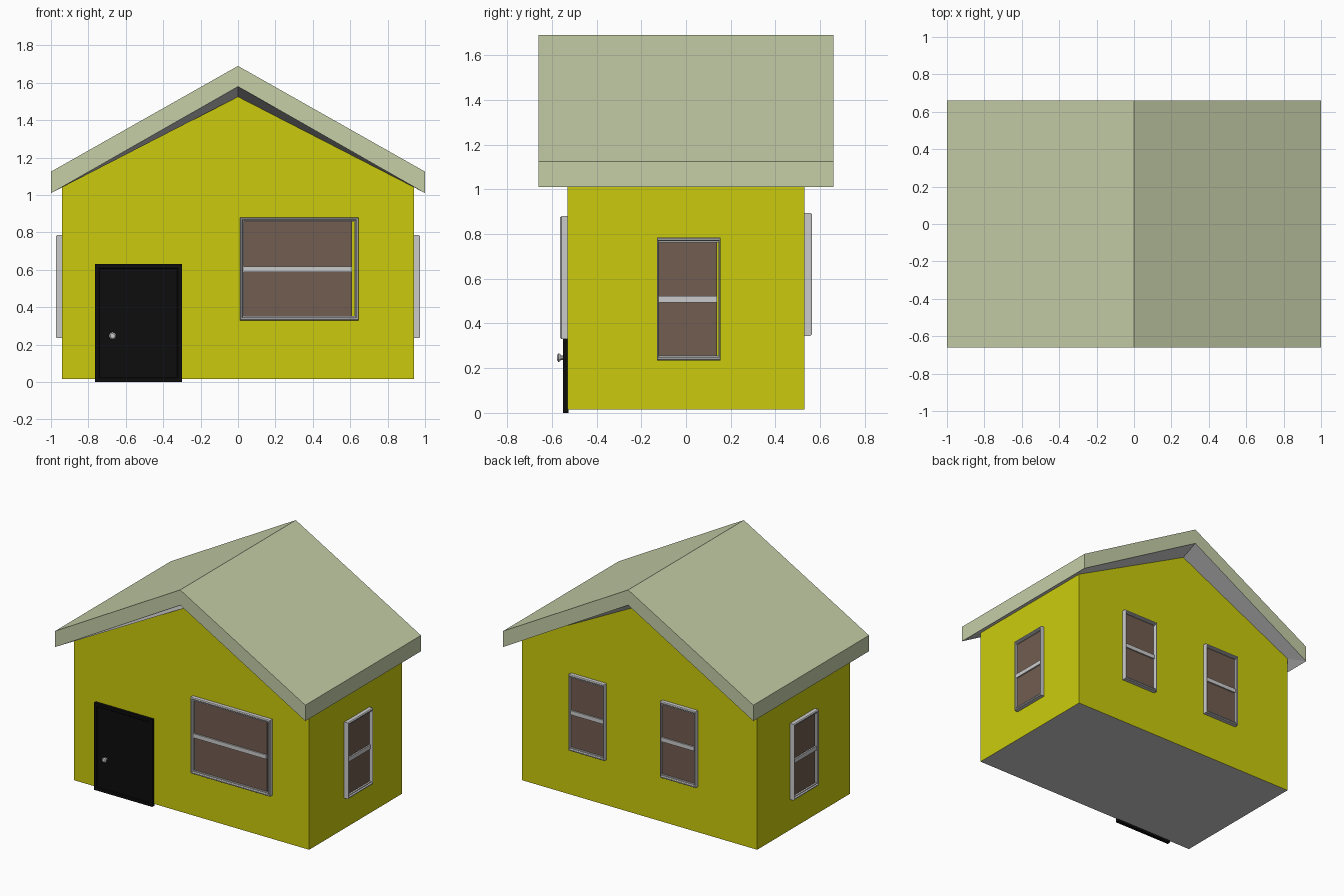
import bpy, bmesh
from math import radians, pi
from mathutils import Matrix

if "Cube" in bpy.data.objects:
    bpy.data.objects.remove(bpy.data.objects["Cube"])


def mat(name, *rgb):
    m = bpy.data.materials.new(name)
    m.diffuse_color = (*rgb, 1)
    m.use_nodes = True
    m.node_tree.nodes["Principled BSDF"].inputs["Base Color"].default_value = m.diffuse_color
    return m


YELLOW = mat("wall_yellow", 0.60, 0.60, 0.004)
GREEN = mat("roof_green", 0.56, 0.62, 0.39)
BLACK = mat("door_black", 0.004, 0.004, 0.004)
BROWN = mat("glass_brown", 0.17, 0.11, 0.08)


def finish(name, bm, *mats, matrix=None):
    bmesh.ops.recalc_face_normals(bm, faces=bm.faces)
    me = bpy.data.meshes.new(name)
    bm.to_mesh(me)
    bm.free()
    for m in mats:
        me.materials.append(m)
    ob = bpy.data.objects.new(name, me)
    bpy.context.collection.objects.link(ob)
    if matrix:
        ob.matrix_world = matrix
    return ob


def add_box(bm, x, y, z):
    m = Matrix.Translation([(a + b) / 2 for a, b in (x, y, z)]) @ \
        Matrix.Diagonal([b - a for a, b in (x, y, z)] + [1])
    return bmesh.ops.create_cube(bm, size=1, matrix=m)["verts"]


def add_profile(bm, pts, y):
    return [bm.verts.new((px, y, pz)) for px, pz in pts]


GABLE = [(-0.94, 1.065), (0, 1.525), (0.94, 1.042)]

# walls: gabled prism, grey floor
bm = bmesh.new()
wall = [(0.94, 0.015), (-0.94, 0.015)] + GABLE
f, b = add_profile(bm, wall, -0.53), add_profile(bm, wall, 0.53)
bm.faces.new(f)
bm.faces.new(b)
for i in range(5):
    j = (i + 1) % 5
    face = bm.faces.new((f[i], f[j], b[j], b[i]))
    face.material_index = 1 if i == 0 else 0
finish("walls", bm, YELLOW, None)

# roof: thick chevron with a soffit that slopes in to the wall tops
bm = bmesh.new()
top = [(-1, 1.125), (0, 1.69), (1, 1.125)]
low = [(-1, 1.01), (0, 1.58), (1, 1.01)]
tf, tb = add_profile(bm, top, -0.66), add_profile(bm, top, 0.66)
lf, lb = add_profile(bm, low, -0.66), add_profile(bm, low, 0.66)
gf, gb = add_profile(bm, GABLE, -0.53), add_profile(bm, GABLE, 0.53)
for i in (0, 1):
    bm.faces.new((tf[i], tf[i + 1], tb[i + 1], tb[i]))
    bm.faces.new((tf[i], tf[i + 1], lf[i + 1], lf[i]))
    bm.faces.new((tb[i], tb[i + 1], lb[i + 1], lb[i]))
    bm.faces.new((lf[i], lf[i + 1], gf[i + 1], gf[i])).material_index = 1
    bm.faces.new((lb[i], lb[i + 1], gb[i + 1], gb[i])).material_index = 1
for i in (0, 2):
    bm.faces.new((tf[i], tb[i], lb[i], lf[i]))
    bm.faces.new((lf[i], lb[i], gb[i], gf[i])).material_index = 1
finish("roof", bm, GREEN, None)

# door: slab with a shallow inset panel
bm = bmesh.new()
add_box(bm, (-0.765, -0.30), (-0.55, -0.525), (0, 0.63))
bm.normal_update()
front = [p for p in bm.faces if p.normal.y < -0.9]
bmesh.ops.inset_region(bm, faces=front, thickness=0.03)
bmesh.ops.inset_region(bm, faces=front, thickness=0.006, depth=-0.004)
finish("door", bm, BLACK)

# door knob: stem and cap
bm = bmesh.new()
for r1, r2, y, d in ((0.01, 0.01, -0.556, 0.02), (0.015, 0.02, -0.566, 0.008),
                     (0.02, 0.013, -0.573, 0.006)):
    bmesh.ops.create_cone(bm, cap_ends=True, segments=10, radius1=r1, radius2=r2, depth=d,
                          matrix=Matrix.Translation((-0.67, y, 0.247)) @ Matrix.Rotation(pi / 2, 4, "X"))
finish("door_knob", bm)


# window: stepped frame, middle rail and glass, facing local -y
HALF_H = 0.275
STEPS = [(0, 0), (0, 0.027), (0.005, 0.033), (0.012, 0.033),
         (0.016, 0.024), (0.022, 0.024), (0.022, 0)]


def window(name, width, loc, angle):
    m = Matrix.Translation(loc) @ Matrix.Rotation(radians(angle), 4, "Z")
    s = width / 0.635
    bm = bmesh.new()
    rings = []
    for inset, out in STEPS:
        u, v = width / 2 - inset * s, HALF_H - inset
        rings.append(add_profile(bm, [(-u, -v), (u, -v), (u, v), (-u, v)], -out))
    for a, b in zip(rings, rings[1:]):
        for i in range(4):
            j = (i + 1) % 4
            bm.faces.new((a[i], a[j], b[j], b[i]))
    x = (-width / 2 + 0.018 * s, width / 2 - 0.035 * s)
    add_box(bm, x, (-0.022, -0.002), (-0.016, 0.014))
    finish(name + "_frame", bm, matrix=m)
    bm = bmesh.new()
    add_box(bm, x, (-0.012, -0.002), (-0.26, 0.26))
    finish(name + "_glass", bm, BROWN, matrix=m)


window("front_window", 0.635, (0.328, -0.53, 0.605), 0)
window("right_window", 0.285, (0.94, 0.0125, 0.51), 90)
window("left_window", 0.285, (-0.94, 0.0125, 0.51), -90)
window("back_window_a", 0.285, (0.405, 0.53, 0.62), 180)
window("back_window_b", 0.285, (-0.325, 0.53, 0.62), 180)
